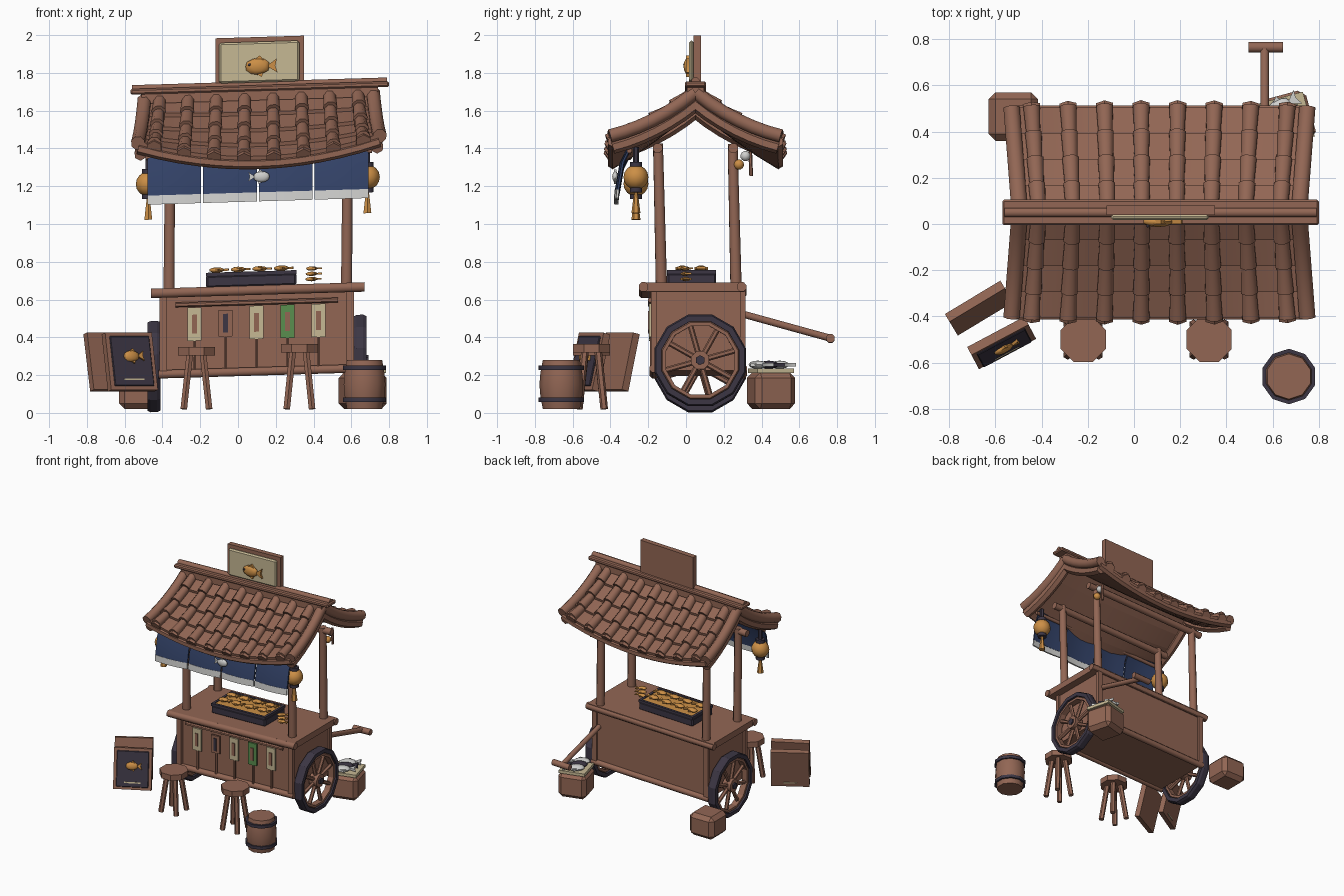
import bpy, bmesh, math
from mathutils import Matrix, Vector

if "Cube" in bpy.data.objects:
    bpy.data.objects.remove(bpy.data.objects["Cube"])

def material(name, srgb):
    m = bpy.data.materials.new(name)
    m.diffuse_color = [(c / 255 / 12.92 if c < 11 else ((c / 255 + .055) / 1.055) ** 2.4) for c in srgb] + [1]
    m.use_nodes = True
    m.node_tree.nodes["Principled BSDF"].inputs["Base Color"].default_value = m.diffuse_color
    return m

WOOD = material("brown wood", (146, 102, 84))
DARK = material("dark iron", (60, 54, 68))
NAVY = material("navy cloth", (50, 65, 102))
GOLD = material("golden orange", (204, 143, 70))
CREAM = material("cream paper", (198, 184, 148))
WHITE = material("pale grey", (208, 208, 206))
GREEN = material("green paper", (90, 142, 78))
SLOPE = 0.0          # lean of the cart: extra height per unit of x

def finish(name, bm, mat, M=None, smooth=0):
    if M:
        bm.transform(M)
    for v in bm.verts:
        v.co.z += SLOPE * (v.co.x - .11)
    bmesh.ops.recalc_face_normals(bm, faces=bm.faces)
    me = bpy.data.meshes.new(name)
    bm.to_mesh(me)
    bm.free()
    me.materials.append(mat)
    if smooth:
        me.shade_smooth()
        me.set_sharp_from_angle(angle=math.radians(smooth))
    ob = bpy.data.objects.new(name, me)
    bpy.context.collection.objects.link(ob)
    return ob

def box(name, lo, hi, mat, M=None, bevel=0):
    bm = bmesh.new()
    bmesh.ops.create_cube(bm, size=1)
    for v in bm.verts:
        v.co = [lo[i] + (v.co[i] + .5) * (hi[i] - lo[i]) for i in range(3)]
    if bevel:
        bmesh.ops.bevel(bm, geom=bm.edges[:], offset=bevel, segments=1, affect='EDGES')
    return finish(name, bm, mat, M)

def sweep(bm, pts, radii, n=8):
    """Capped n-sided tube through points."""
    pts = [Vector(p) for p in pts]
    rings = []
    for i, p in enumerate(pts):
        d = (pts[min(i + 1, len(pts) - 1)] - pts[max(i - 1, 0)]).normalized()
        a = d.cross(Vector((0, 0, 1)) if abs(d.z) < .95 else Vector((0, 1, 0))).normalized()
        b = a.cross(d)
        rings.append([bm.verts.new(p + radii[i] * (a * math.cos(t) + b * math.sin(t)))
                      for t in [2 * math.pi * (k + .5) / n for k in range(n)]])
    for r, s in zip(rings, rings[1:]):
        for k in range(n):
            bm.faces.new((r[k], r[(k + 1) % n], s[(k + 1) % n], s[k]))
    bm.faces.new(rings[0])
    bm.faces.new(rings[-1])

def tube(name, pts, r, mat, n=8, M=None, smooth=50):
    bm = bmesh.new()
    sweep(bm, pts, r if isinstance(r, list) else [r] * len(pts), n)
    return finish(name, bm, mat, M, smooth)

def ball(name, c, r, mat):
    bm = bmesh.new()
    bmesh.ops.create_uvsphere(bm, u_segments=12, v_segments=8, radius=r)
    return finish(name, bm, mat, Matrix.Translation(c), 60)

def fish(name, M, L, mat, thick=.13):
    """Fish with its head to -x, its side facing -y."""
    bm = bmesh.new()
    bmesh.ops.create_icosphere(bm, subdivisions=2, radius=1,
                               matrix=Matrix.Translation((-.12 * L, 0, 0)) @ Matrix.Diagonal((.37 * L, thick * L, .25 * L, 1)))
    for outline in ([(.15, 0), (.45, .22), (.4, 0), (.47, -.2)], [(-.3, .15), (-.05, .32), (.12, .1)],
                    [(-.2, -.18), (0, -.32), (.08, -.1)]):
        f = bm.faces.new([bm.verts.new((x * L, -.05 * L, z * L)) for x, z in outline])
        g = bmesh.ops.extrude_face_region(bm, geom=[f])
        bmesh.ops.translate(bm, vec=(0, .1 * L, 0), verts=[v for v in g["geom"] if isinstance(v, bmesh.types.BMVert)])
    finish(name, bm, mat, M, 40)

T = Matrix.Translation
def R(deg, axis):
    return Matrix.Rotation(math.radians(deg), 4, axis)

# ---------- cart (slightly leaning) ----------
SLOPE = .03
box("cart_body", (-.40, -.165, .21), (.60, .30, .63), WOOD)
box("counter_top", (-.45, -.23, .625), (.66, .31, .675), WOOD)
for y in (-.225, .295):
    tube("counter_edge", [(-.46, y, .65), (.67, y, .65)], .027, WOOD)
for y in (-.17, .30):
    tube("bottom_rail", [(-.42, y, .22), (.62, y, .22)], .024, WOOD)
    for x in (-.395, .595):
        box("corner_batten", (x - .02, y - .015, .21), (x + .02, y + .015, .63), WOOD)
for x in (-.365, .575):
    for y in (-.13, .265):
        tube("roof_post", [(x, y, .66), (x + .005, y - .018, 1.41)], [.032, .028], WOOD)
for y in (-.15, .25):
    tube("cross_beam", [(-.44, y, 1.385), (.66, y, 1.385)], .027, WOOD)

# hanging paper tags
tube("tag_rail", [(-.33, -.19, .585), (.53, -.19, .585)], .013, WOOD, 6)
for i, mat in enumerate((CREAM, WOOD, CREAM, GREEN, CREAM)):
    x = -.23 + .164 * i
    h = .07 if mat == WOOD else .088
    box("tag", (x - .038, -.195, .48 - h), (x + .038, -.18, .48 + h), mat)
    box("tag_strip", (x - .013, -.201, .43), (x + .013, -.194, .53), DARK if mat == WOOD else WOOD)
    tube("tag_stick", [(x, -.182, .24), (x, -.182, .42)], .009, WOOD, 6)

# tray with food
box("tray", (-.17, -.10, .67), (.31, .16, .735), DARK, bevel=.01)
for y in (-.09, .15):
    box("tray_rim", (-.17, y - .01, .73), (.31, y + .01, .75), DARK)
for x in (-.16, .30):
    box("tray_rim", (x - .01, -.10, .73), (x + .01, .16, .75), DARK)
box("griddle", (-.15, -.08, .735), (.29, .14, .745), GOLD)
for i in range(4):
    for y in (-.02, .08):
        fish("pastry", T((-.10 + .114 * i, y, .763)) @ R(90, 'X'), .11, GOLD)
for i in range(3):
    fish("stacked_pastry", T((.40, 0, .70 + .028 * i)) @ R(12 * i - 10, 'Z') @ R(90, 'X') @ R(15, 'Y'), .09, GOLD)

# wheels
def ring(name, x, r0, r1, w, mat):
    bm = bmesh.new()
    prof = [(r0, -w), (r1 - .008, -w), (r1, -w * .5), (r1, w * .5), (r1 - .008, w), (r0, w)]
    n = 12
    vs = [[bm.verts.new((x + b, .075 + a * math.cos(t), .262 + a * math.sin(t))) for a, b in prof]
          for t in [2 * math.pi * (k + .5) / n for k in range(n)]]
    for k in range(n):
        for j in range(6):
            bm.faces.new((vs[k][j], vs[k][(j + 1) % 6], vs[(k + 1) % n][(j + 1) % 6], vs[(k + 1) % n][j]))
    finish(name, bm, mat)

for x, s in ((-.445, -1), (.645, 1)):
    ring("tyre", x, .212, .25, .034, DARK)
    ring("wheel_rim", x, .188, .214, .024, WOOD)
    for k in range(8):
        a = math.pi * (k + .35) / 4
        d = Vector((0, math.cos(a), math.sin(a)))
        c = Vector((x, .075, .262))
        tube("spoke", [c + d * .03, c + d * .195], .015, WOOD, 6)
    tube("hub", [(x - .035, .075, .262), (x + .035, .075, .262)], .052, WOOD, 8)
    tube("hub_nut", [(x, .075, .262), (x + s * .045, .075, .262)], .026, DARK, 6, smooth=0)
tube("axle", [(-.44, .075, .262), (.64, .075, .262)], .02, WOOD)

# pull handle
tube("handle_shaft", [(.565, .28, .515), (.565, .77, .38)], .02, WOOD)
tube("handle_grip", [(.495, .765, .38), (.645, .765, .38)], .024, WOOD)

# ---------- roof ----------
def roof(u, v, s, h=0):
    z = 1.665 - .40 * v + .07 * v * v + .10 * u * u * v ** 1.5
    return Vector((.11 + u * (.605 + .035 * v), .05 + s * (.45 * v + .25 * h), z + h))

rows = 4
for s in (-1, 1):
    for k in range(rows):          # overlapping rows of pan tiles
        bm = bmesh.new()
        grid = [[[bm.verts.new(roof(-1 + i / 8, v, s, h)) for i in range(17)] for v, h in ((a, p), (b, q))]
                for a, b, p, q in ((k / rows, (k + 1) / rows, .005, .024), (k / rows, (k + 1) / rows, -.045, -.045))]
        (t0, t1), (b0, b1) = grid
        for i in range(16):
            for p, q in ((t0, t1), (t1, b1), (b1, b0), (b0, t0)):
                bm.faces.new((p[i], p[i + 1], q[i + 1], q[i]))
        for i in (0, 16):
            bm.faces.new((t0[i], t1[i], b1[i], b0[i]))
        finish("roof_tile_row", bm, WOOD, smooth=30)
    for c in range(8):             # round cover tiles with end caps
        u = (c - 3.5) * .247
        bm = bmesh.new()
        for k in range(rows):
            vs = [(k + j / 2) / rows for j in range(3)]
            sweep(bm, [roof(u, v, s, .018 + .006 * j) for j, v in enumerate(vs)], [.033, .036, .039], 8)
        finish("cover_tile", bm, WOOD, smooth=50)
        tube("tile_cap", [roof(u, .98, s, .012), roof(u, 1.02, s, .01)], .043, WOOD, 6, smooth=0)
    for u in (-1, 1):              # gable edge beams
        tube("gable_beam", [roof(u, v / 6, s, .012) for v in range(7)], .038, WOOD, 8)
        tube("gable_board", [roof(u * .98, v / 6, s, -.045) for v in range(7)], .034, WOOD, 6)
    tube("eave_beam", [roof(-1 + i / 6, .985, s, -.02) for i in range(13)], .028, WOOD, 6)
box("ridge_base", (-.51, .005, 1.655), (.74, .095, 1.71), WOOD)
box("ridge_cap", (-.57, -.005, 1.705), (.80, .105, 1.735), WOOD, bevel=.008)
tube("ridge_roll", [(-.56, .05, 1.735), (.79, .05, 1.735)], .022, WOOD)

# roof sign
box("sign_board", (-.12, .04, 1.73), (.35, .08, 1.99), WOOD)
box("sign_panel", (-.10, .017, 1.75), (.325, .042, 1.965), CREAM, bevel=.01)
fish("sign_fish", T((.125, .01, 1.835)), .18, GOLD)
ball("sign_fish_eye", (.06, -.008, 1.845), .007, DARK)

# curtain in four panels
tube("curtain_rod", [(-.49, -.30, 1.37), (.71, -.30, 1.37)], .014, WOOD)
def cloth(name, x0, x1, path, mat):
    bm = bmesh.new()
    cols = [[bm.verts.new((x, y + o - .012 * math.sin(math.pi * i / 4), z)) for y, z in path for o in (0, .012)]
            for i, x in enumerate(x0 + (x1 - x0) * j / 4 for j in range(5))]
    n = len(path)
    loop = [2 * j for j in range(n)] + [2 * j + 1 for j in reversed(range(n))]
    for p, q in zip(cols, cols[1:]):
        for a, b in zip(loop, loop[1:] + loop[:1]):
            bm.faces.new((p[a], p[b], q[b], q[a]))
    for c in (cols[0], cols[-1]):
        bm.faces.new([c[a] for a in loop])
    finish(name, bm, mat, smooth=40)
for i in range(4):
    x = -.48 + .295 * i
    cloth("curtain", x, x + .285, [(-.30, 1.39), (-.34, 1.31), (-.365, 1.165)], NAVY)
    cloth("curtain_hem", x, x + .285, [(-.366, 1.168), (-.37, 1.12)], WHITE)
fish("curtain_fish", T((.11, -.375, 1.25)) @ R(180, 'Z'), .12, WHITE)

# lanterns
for x in (-.475, .685):
    c = Vector((x, -.265, 1.23))
    ball("lantern", c, .066, GOLD)
    for z in (-.068, .068):
        tube("lantern_cap", [c + Vector((0, 0, z - .012)), c + Vector((0, 0, z + .012))], .035, DARK)
    tube("lantern_cord", [c + Vector((0, 0, .07)), c + Vector((0, 0, .16))], .016, DARK, 6)
    tube("lantern_tassel", [c + Vector((0, 0, -.19)), c + Vector((0, 0, -.08))], [.024, .01], GOLD, 6)
ball("bell", (.60, .28, 1.30), .027, GOLD)
ball("charm", (.60, .315, 1.345), .027, WHITE)
tube("charm_stick", [(.60, .345, 1.24), (.60, .34, 1.37)], .01, WOOD, 6)

# ---------- things standing around ----------
SLOPE = 0.0
for x, y, h in ((-.22, -.50, .35), (.325, -.50, .365)):
    tube("stool_seat", [(x, y, h - .045), (x, y, h)], .106, WOOD, 8, smooth=0)
    for k in range(4):
        a = math.pi * (k + .5) / 2
        dx, dy = math.cos(a), math.sin(a)
        tube("stool_leg", [(x + .095 * dx, y + .095 * dy, .02), (x + .05 * dx, y + .05 * dy, h - .04)], .02, WOOD, 6)

# barrel
tube("barrel", [(.67, -.66, z) for z in (.02, .09, .15, .21, .28)], [.098, .111, .116, .111, .098], WOOD, 10)
for z in (.07, .24):
    tube("barrel_band", [(.67, -.66, z - .012), (.67, -.66, z + .012)], .12, DARK, 10)

# leaning menu boards
M = T((-.57, -.52, .265)) @ R(28, 'Z') @ R(-13, 'X')
box("menu_board", (-.14, -.015, -.15), (.14, .025, .16), WOOD, M)
box("menu_panel", (-.118, -.024, -.13), (.118, -.014, .14), DARK, M, bevel=.004)
fish("menu_fish", M @ T((.01, -.03, .03)), .125, GOLD)
box("menu_line", (-.06, -.027, -.10), (.06, -.022, -.09), CREAM, M)
M = T((-.67, -.365, .265)) @ R(31, 'Z') @ R(-13, 'X')
box("back_board", (-.14, -.02, -.15), (.14, .02, .16), WOOD, M)
box("back_board_line", (-.05, .019, -.12), (.05, .024, -.112), CREAM, M)

# bundles behind the cart
box("bundle", (-.63, .36, .02), (-.415, .57, .20), WOOD, bevel=.03)
M = T((.66, .45, 0)) @ R(15, 'Z')
box("supply_sack", (-.11, -.11, .02), (.11, .11, .215), WOOD, M, bevel=.03)
box("sack_cloth", (-.10, -.10, .212), (.10, .10, .235), CREAM, M)
for i, mat in enumerate((WHITE, DARK, WHITE)):
    fish("fresh_fish", M @ T((0, -.06 + .06 * i, .255)) @ R(20, 'Z') @ R(90, 'X'), .17, mat)
